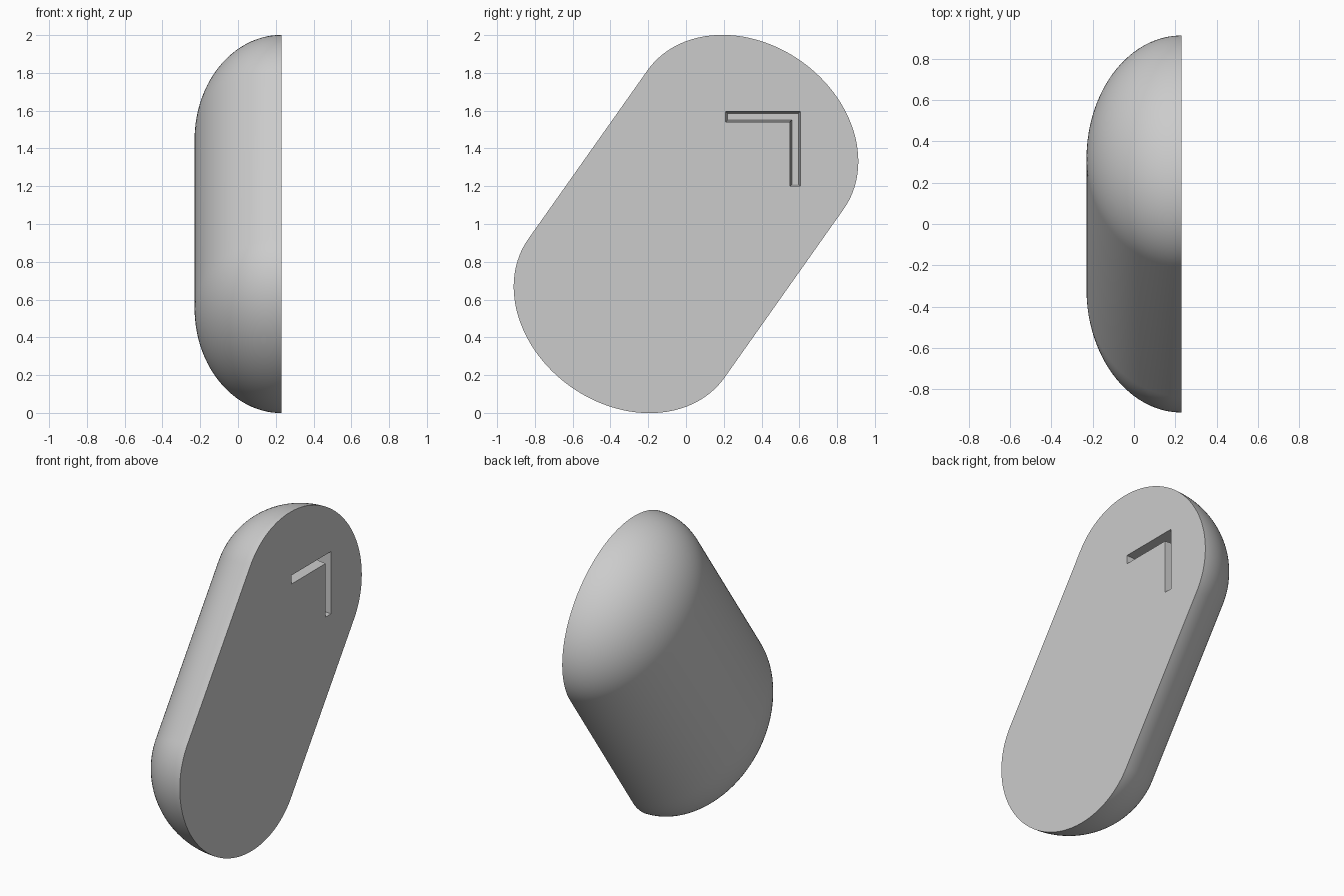
import bpy, bmesh, math
from mathutils import Matrix, Vector

cube = bpy.data.objects.get("Cube")
if cube:
    bpy.data.objects.remove(cube, do_unlink=True)

HALF_WIDTH, DEPTH = 0.636, 0.46      # cross-section of the half pill
STRAIGHT, CAP = 0.546, 0.51          # half length of the straight part, length of each end
TILT = math.radians(-35.26)
FACE_X = 0.23                        # position of the flat face
STEPS = 32

grey = bpy.data.materials.new("plain_grey")
grey.use_nodes = True
GREY = (0.6, 0.6, 0.6, 1)
grey.diffuse_color = GREY
grey.node_tree.nodes["Principled BSDF"].inputs["Base Color"].default_value = GREY


def make_object(name, bm):
    bmesh.ops.recalc_face_normals(bm, faces=bm.faces)
    mesh = bpy.data.meshes.new(name)
    bm.to_mesh(mesh)
    bm.free()
    mesh.materials.append(grey)
    obj = bpy.data.objects.new(name, mesh)
    bpy.context.collection.objects.link(obj)
    return obj


# Half pill: revolve a capsule profile half a turn, then close the flat face
bm = bmesh.new()
profile = []
for side in (-1, 1):
    for i in range(STEPS + 1):
        a = math.pi / 2 * (i / STEPS - (1 if side < 0 else 0))
        profile.append(bm.verts.new((0, HALF_WIDTH * math.cos(a),
                                     side * STRAIGHT + CAP * math.sin(a))))
edges = [bm.edges.new(pair) for pair in zip(profile, profile[1:])]
bmesh.ops.spin(bm, geom=profile + edges, cent=(0, 0, 0), axis=(0, 0, 1),
               angle=math.pi, steps=STEPS * 2)
bmesh.ops.remove_doubles(bm, verts=bm.verts, dist=0.0001)
rim = [e for e in bm.edges if e.is_boundary]
bmesh.ops.contextual_create(bm, geom=rim)
bm.transform(Matrix.Translation((FACE_X, 0, 1)) @ Matrix.Rotation(TILT, 4, 'X')
             @ Matrix.Diagonal((DEPTH / HALF_WIDTH, 1, 1, 1)))
body = make_object("pill_body", bm)


# Corner-shaped groove with slightly tapered walls
def corner_outline(inset):
    y0, y1, z0, z1, w = 0.21, 0.605, 1.2, 1.595, 0.055
    k = inset
    return [(y0 + k, z1 - k), (y1 - k, z1 - k), (y1 - k, z0 + k),
            (y1 - w + k, z0 + k), (y1 - w + k, z1 - w + k), (y0 + k, z1 - w + k)]


bm = bmesh.new()
loops = [[bm.verts.new((x, y, z)) for y, z in corner_outline(inset)]
         for x, inset in ((FACE_X + 0.015, -0.001), (FACE_X - 0.15, 0.01))]
for loop in loops:
    bm.faces.new(loop)
outer, inner = loops
for i in range(len(outer)):
    j = (i + 1) % len(outer)
    bm.faces.new((outer[i], outer[j], inner[j], inner[i]))
cutter = make_object("groove_cutter", bm)
cutter.hide_render = True

cut = body.modifiers.new("groove", 'BOOLEAN')
cut.operation = 'DIFFERENCE'
cut.solver = 'EXACT'
cut.object = cutter
bpy.ops.object.select_all(action='DESELECT')
body.select_set(True)
bpy.context.view_layer.objects.active = body
bpy.ops.object.modifier_apply(modifier=cut.name)
bpy.data.objects.remove(cutter, do_unlink=True)

# Smooth dome, sharp rim and groove
bpy.ops.object.shade_smooth_by_angle(angle=math.radians(30))
